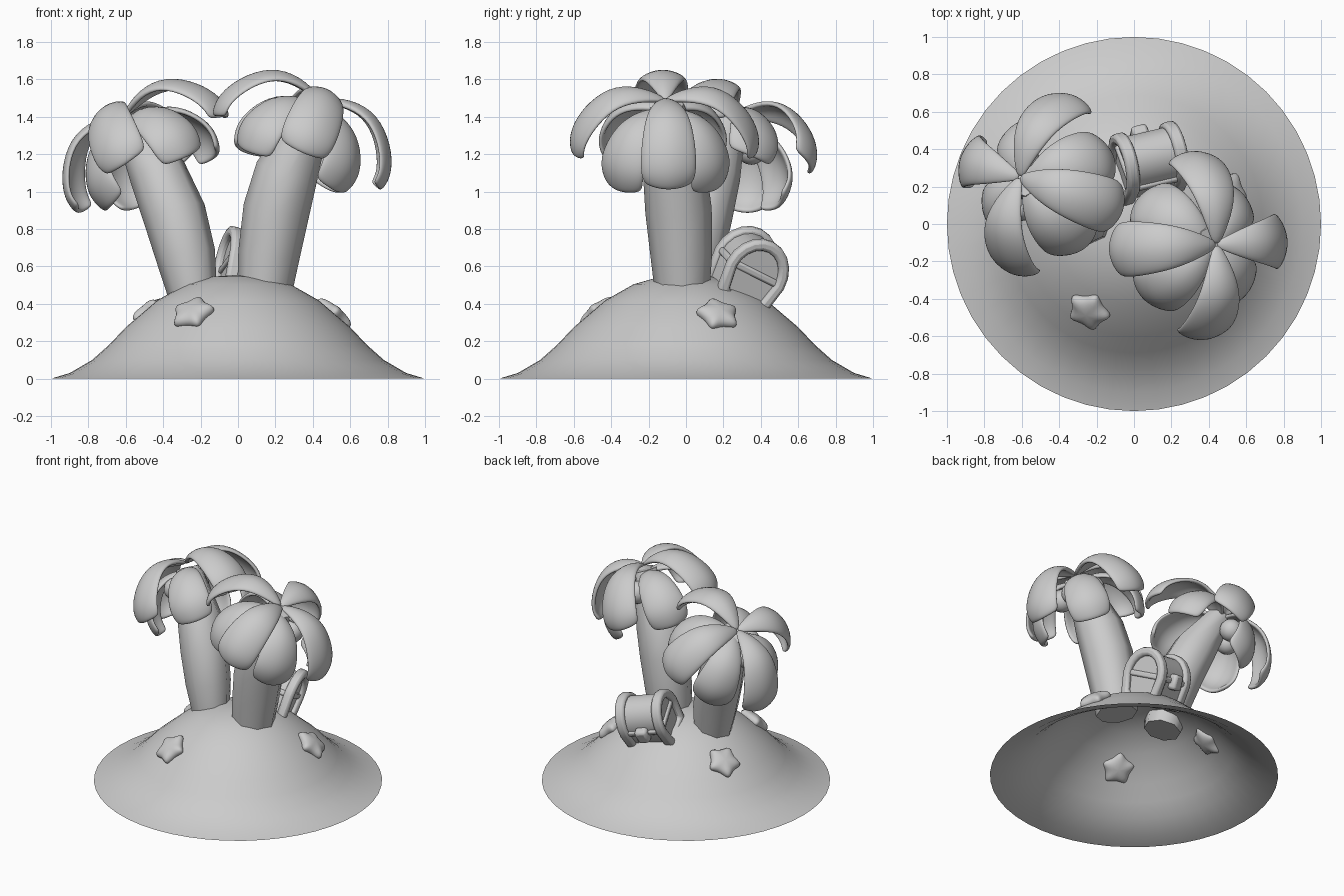
import bpy, bmesh
from math import pi, sin, cos, radians, hypot
from mathutils import Vector, Matrix

if "Cube" in bpy.data.objects:
    bpy.data.objects.remove(bpy.data.objects["Cube"])


def make(name, verts, faces, mat=Matrix(), smooth=True):
    me = bpy.data.meshes.new(name)
    me.from_pydata([mat @ Vector(v) for v in verts], [], faces)
    bm = bmesh.new()
    bm.from_mesh(me)
    bmesh.ops.recalc_face_normals(bm, faces=bm.faces)
    bm.to_mesh(me)
    bm.free()
    for p in me.polygons:
        p.use_smooth = smooth
    ob = bpy.data.objects.new(name, me)
    bpy.context.collection.objects.link(ob)
    return ob


def subsurf(ob, levels):
    m = ob.modifiers.new("subsurf", "SUBSURF")
    m.levels = m.render_levels = levels


def smooth_by_angle(ob, degrees):
    bpy.context.view_layer.objects.active = ob
    bpy.ops.object.select_all(action='DESELECT')
    ob.select_set(True)
    bpy.ops.object.shade_smooth_by_angle(angle=radians(degrees))


def bevel(ob, width):
    m = ob.modifiers.new("bevel", "BEVEL")
    m.width, m.segments = width, 2
    smooth_by_angle(ob, 40)


def tube_faces(rings, n):
    return [(i * n + j, i * n + (j + 1) % n, (i + 1) * n + (j + 1) % n, (i + 1) * n + j)
            for i in range(rings - 1) for j in range(n)]


# Island: open bell-shaped shell
PROFILE = [(0.14, .545), (0.28, .505), (0.43, .42), (0.6, .275), (0.69, .18),
           (0.78, .1), (0.9, .03), (1.0, 0)]
N = 48
verts = [(r * cos(2 * pi * j / N), r * sin(2 * pi * j / N), z) for r, z in PROFILE for j in range(N)]
faces = tube_faces(len(PROFILE), N)
verts.append((0, 0, .555))
faces += [(len(verts) - 1, j, (j + 1) % N) for j in range(N)]
make("island", verts, faces)


def on_island(x, y):
    """Surface point and normal of the island."""
    r = hypot(x, y)
    for (r0, z0), (r1, z1) in zip([(0, .555)] + PROFILE, PROFILE):
        if r <= r1:
            s = (z1 - z0) / (r1 - r0)
            return Vector((x, y, z0 + s * (r - r0))), Vector((-s * x / r, -s * y / r, 1)).normalized()


def frame(pos, xdir, up):
    x = (xdir - up * xdir.dot(up)).normalized()
    rot = Matrix((x, up.cross(x), up)).transposed().to_4x4()
    return Matrix.Translation(pos) @ rot


# Puffy starfish half sunk into the sand
for k, (x, y, turn) in enumerate([(-.24, -.46, 0), (.50, .17, 5), (-.47, .22, 30)]):
    pos, up = on_island(x, y)
    mat = frame(pos + up * .008, Vector((-y, x, 0)), up) @ Matrix.Rotation(radians(turn), 4, 'Z')
    ring = [((.152 if i % 2 == 0 else .08) * cos(pi / 2 + i * pi / 5),
             (.152 if i % 2 == 0 else .08) * sin(pi / 2 + i * pi / 5)) for i in range(10)]
    v = [(a, b, h) for h in (-.03, .03) for a, b in ring] + [(0, 0, -.055), (0, 0, .055)]
    f = tube_faces(2, 10)
    for c, base in ((20, 0), (21, 10)):
        f += [(c, base + i, base + (i + 1) % 10) for i in range(10)]
    subsurf(make(f"starfish_{k}", v, f, mat), 2)


def trunk(name, path, radii, sides=8):
    pts = [Vector(p) for p in path]
    v = []
    for i, (p, r) in enumerate(zip(pts, radii)):
        t = (pts[min(i + 1, len(pts) - 1)] - pts[max(i - 1, 0)]).normalized()
        m = frame(p, Vector((1, 0, 0)), t)
        v += [m @ Vector((r * cos(2 * pi * j / sides), r * sin(2 * pi * j / sides), 0))
              for j in range(sides)]
    f = tube_faces(len(pts), sides)
    f += [tuple(range(sides)), tuple(range(len(v) - sides, len(v)))]
    smooth_by_angle(make(name, v, f), 60)


UPPER = [(0, 0), (.15, .065), (.31, .05), (.44, -.07), (.5, -.19), (.5, -.27), (.485, -.31)]
LOWER = [(0, -.06), (.14, -.03), (.28, -.08), (.37, -.2), (.395, -.3), (.38, -.38), (.36, -.42)]
WIDTH = [.03, .17, .25, .295, .30, .28, .24]


def frond(name, curve, mat):
    """Arched blunt-ended leaf swept along a drooping curve."""
    v, across = [], (-1, -.6, 0, .6, 1)
    rows = len(curve)
    for i, ((r, h), w) in enumerate(zip(curve, WIDTH)):
        a, b = curve[max(i - 1, 0)], curve[min(i + 1, rows - 1)]
        d = Vector((b[0] - a[0], b[1] - a[1])).normalized()
        for s in across:
            drop = .22 * w * s * s
            v.append((r + d.y * drop, s * w / 2, h - d.x * drop))
    f = [(i * 5 + j, i * 5 + j + 1, i * 5 + j + 6, i * 5 + j + 5)
         for i in range(rows - 1) for j in range(4)]
    ob = make(name, v, f, mat)
    m = ob.modifiers.new("solid", "SOLIDIFY")
    m.thickness, m.offset = .03, 0
    subsurf(ob, 2)


def palm(side, path, radii, root, azimuth, tilt):
    trunk(side + "_trunk", path, radii)
    crown = (Matrix.Translation(root) @ Matrix.Rotation(radians(azimuth), 4, 'Z')
             @ Matrix.Rotation(radians(tilt), 4, 'Y'))
    for k in range(4):
        frond(f"{side}_upper_frond_{k}", UPPER, crown @ Matrix.Rotation(k * pi / 2, 4, 'Z'))
        frond(f"{side}_lower_frond_{k}", LOWER, crown @ Matrix.Rotation((k + .5) * pi / 2, 4, 'Z'))
    # Coconuts clustered under the crown
    for k, a in enumerate((80, 18, -45)):
        p = crown @ Vector((.145 * cos(radians(a)), .145 * sin(radians(a)), -.15))
        bpy.ops.mesh.primitive_uv_sphere_add(segments=16, ring_count=10, radius=.08, location=p)
        ob = bpy.context.object
        ob.name = f"{side}_coconut_{k}"
        bpy.ops.object.shade_smooth()


palm("left", [(-.24, .02, .44), (-.28, .04, .66), (-.34, .08, .88), (-.43, .14, 1.1), (-.58, .235, 1.38)],
     [.13, .16, .17, .155, .09], (-.61, .25, 1.405), 162, 32)
palm("right", [(.14, -.02, .45), (.165, -.025, .66), (.205, -.04, .9), (.26, -.06, 1.1), (.42, -.1, 1.46)],
     [.145, .165, .178, .17, .09], (.44, -.11, 1.49), 3, 24)

# Treasure chest, tilted with the slope
up = Vector((.11, .48, .87)).normalized()
CH = frame(Vector((.08, .34, .59)), Vector((cos(radians(20)), sin(radians(20)), 0)), up)


def arch(base, w, bottom, mid, top):
    return [(base, bottom), (w, mid)] + [(w * cos(a), mid + (top - mid) * sin(a))
            for a in [pi * i / 10 for i in range(1, 10)]] + [(-w, mid), (-base, bottom)]


def box(name, c, s, bev):
    v = [(c[0] + s[0] * i / 2, c[1] + s[1] * j / 2, c[2] + s[2] * k / 2)
         for i in (-1, 1) for j in (-1, 1) for k in (-1, 1)]
    f = [(0, 1, 3, 2), (4, 5, 7, 6), (0, 1, 5, 4), (2, 3, 7, 6), (0, 2, 6, 4), (1, 3, 7, 5)]
    bevel(make(name, v, f, CH), bev)


inner = arch(.125, .15, -.17, .0, .17)
n = len(inner)
f = tube_faces(2, n) + [tuple(range(n)), tuple(range(n, 2 * n))]
bevel(make("chest_body", [(x, y, z) for x in (-.14, .14) for y, z in inner], f, CH), .005)

# Chunky arched frame at each end
outer, hole = arch(.145, .175, -.19, .0, .2), arch(.095, .12, -.135, .0, .14)
for side in (-1, 1):
    loops = [(side * .105, outer), (side * .175, outer), (side * .175, hole), (side * .105, hole)]
    v = [(x, y, z) for x, prof in loops for y, z in prof]
    f = tube_faces(4, n) + [(3 * n + j, 3 * n + (j + 1) % n, (j + 1) % n, j) for j in range(n)]
    bevel(make(f"chest_frame_{side}", v, f, CH), .018)
box("chest_lid_rim", (0, 0, .005), (.31, .325, .04), .012)
box("chest_base_rim", (0, 0, -.165), (.3, .27, .05), .012)
box("chest_lock", (0, .165, .0), (.09, .07, .11), .02)
